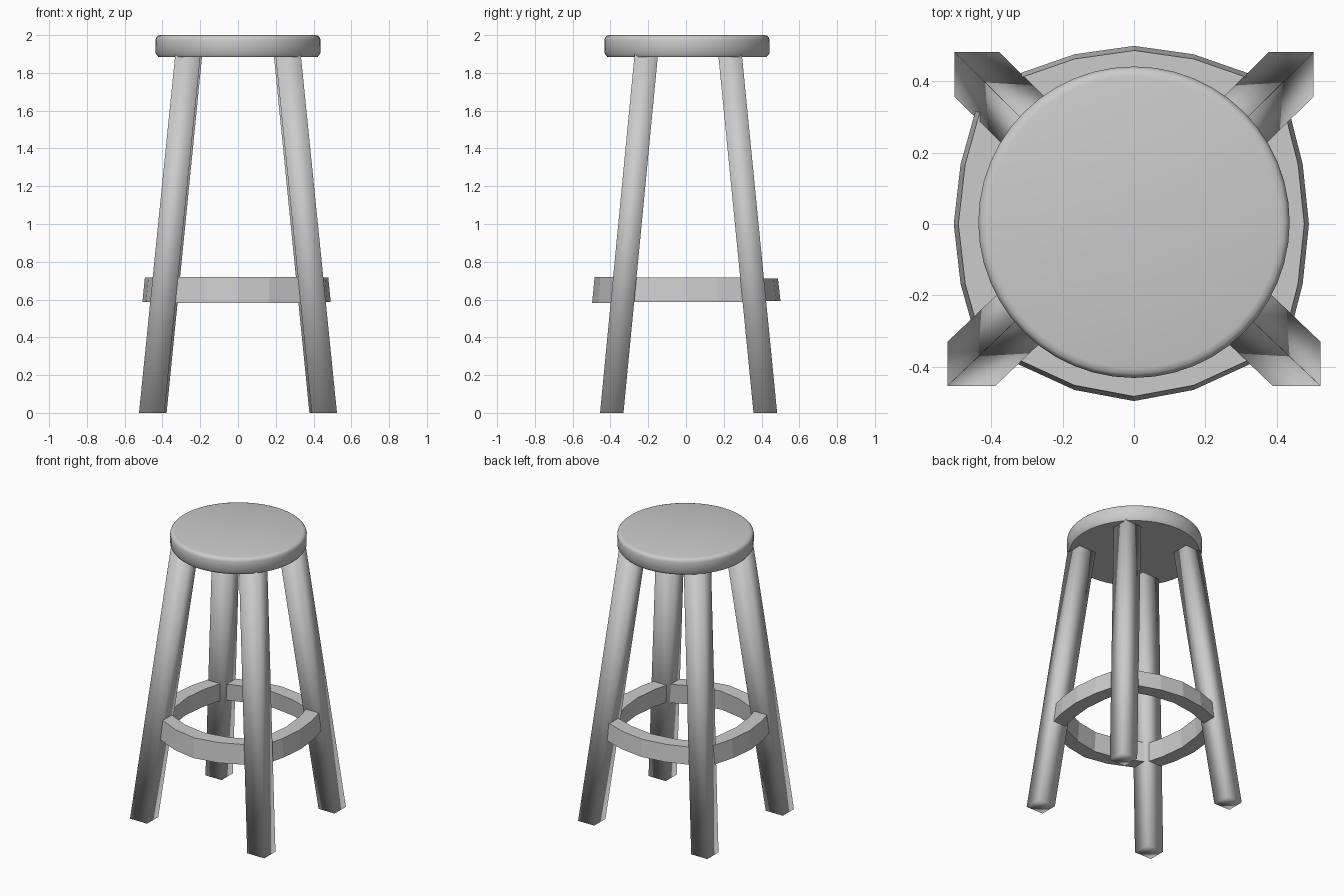
import bpy, bmesh
from math import cos, sin, pi

if "Cube" in bpy.data.objects:
    bpy.data.objects.remove(bpy.data.objects["Cube"])


def make_object(name, bm, angle=None):
    bmesh.ops.recalc_face_normals(bm, faces=bm.faces[:])
    mesh = bpy.data.meshes.new(name)
    bm.to_mesh(mesh)
    bm.free()
    obj = bpy.data.objects.new(name, mesh)
    bpy.context.collection.objects.link(obj)
    bpy.ops.object.select_all(action='DESELECT')
    obj.select_set(True)
    bpy.context.view_layer.objects.active = obj
    if angle is None:
        bpy.ops.object.shade_smooth()
    else:
        bpy.ops.object.shade_smooth_by_angle(angle=angle)
    return obj


def loft(name, rings, angle=None):
    """Skin closed rings of points and cap both ends."""
    bm = bmesh.new()
    loops = [[bm.verts.new(p) for p in ring] for ring in rings]
    for a, b in zip(loops, loops[1:]):
        n = len(a)
        for i in range(n):
            j = (i + 1) % n
            bm.faces.new((a[i], a[j], b[j], b[i]))
    bm.faces.new(loops[0])
    bm.faces.new(loops[-1])
    return make_object(name, bm, angle)


# Seat: round disc with softened edges
profile = [(0.422, 1.885), (0.436, 1.903), (0.437, 1.975),
           (0.433, 1.988), (0.425, 1.996), (0.41, 2.0)]
loft("seat", [[(r * cos(2 * pi * i / 48), 0.005 + r * sin(2 * pi * i / 48), z)
               for i in range(48)] for r, z in profile], 0.7)


# Legs: square bars leaning inward, with level ends
def leg(name, foot, top, size):
    def square(c, z):
        hx, hy = size[0] / 2, size[1] / 2
        return [(c[0] + sx * hx, c[1] + sy * hy, z)
                for sx, sy in ((-1, -1), (1, -1), (1, 1), (-1, 1))]
    loft(name, [square(foot, 0), square(top, 1.9)])


for side, s in (("left", -1), ("right", 1)):
    leg("front_" + side + "_leg", (s * 0.457, -0.393), (s * 0.265, -0.21), (0.134, 0.124))
    leg("back_" + side + "_leg", (s * 0.441, 0.42), (s * 0.252, 0.233), (0.126, 0.125))


# Footrest rails: bowed bars between the legs, leaning with them
def rail(name, direction, reach, bow, z0, z1, half=0.335, thick=0.1, lean=0.013):
    dx, dy = direction
    rings = []
    for t, k in ((-1, 1), (-0.5, 0.29), (0, 0), (0.5, 0.29), (1, 1)):
        out, along = reach - bow * k, half * t
        section = ((out, z0), (out - lean, z1),
                   (out - lean - thick, z1), (out - thick, z0))
        rings.append([(dx * d - dy * along, dy * d + dx * along, z)
                      for d, z in section])
    loft(name, rings, 0.1)


rail("front_rail", (0, -1), 0.497, 0.108, 0.583, 0.72)
rail("back_rail", (0, 1), 0.5, 0.082, 0.593, 0.712)
rail("left_rail", (-1, 0), 0.506, 0.066, 0.588, 0.717)
rail("right_rail", (1, 0), 0.491, 0.06, 0.588, 0.717)
